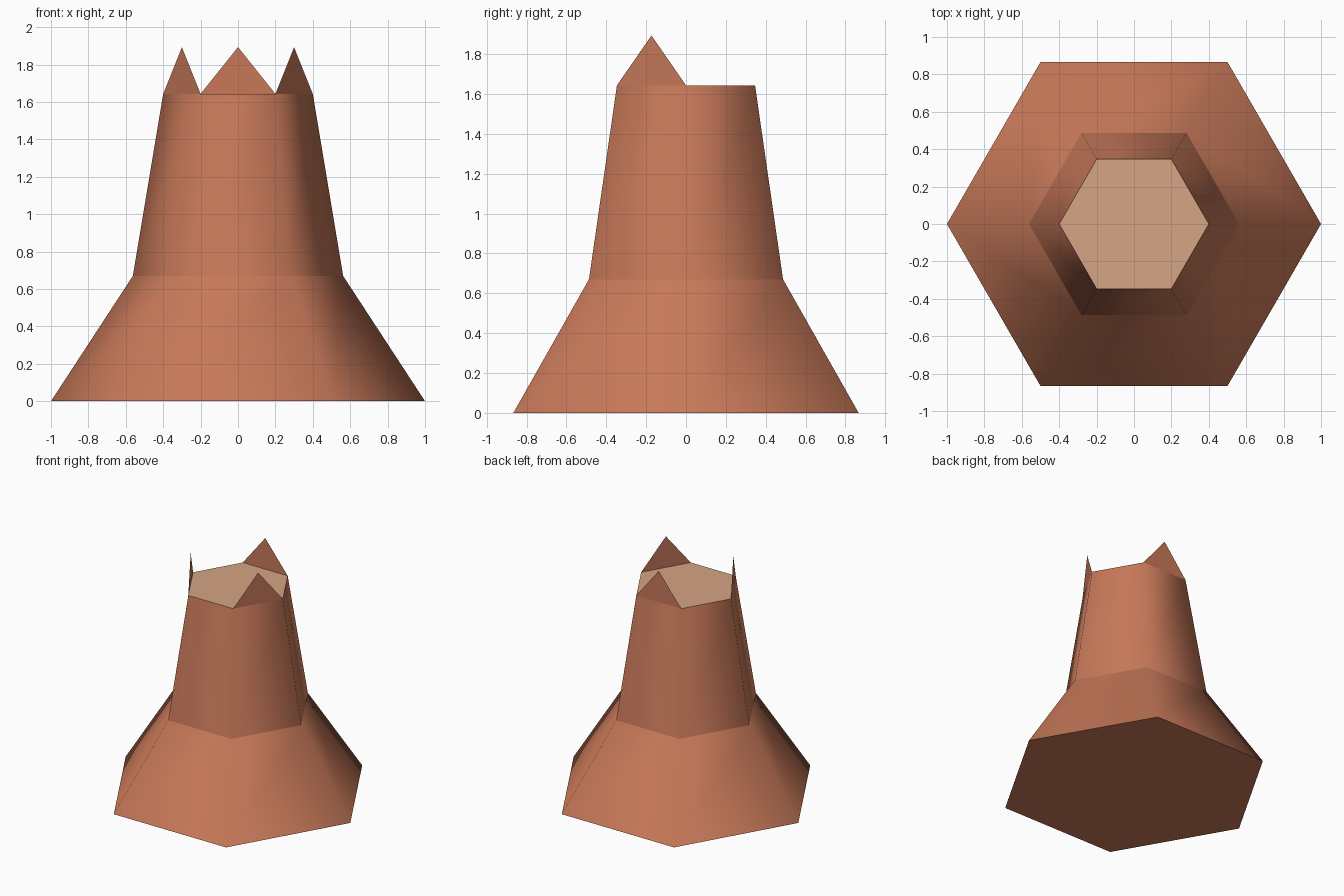
import bpy, bmesh, math

if "Cube" in bpy.data.objects:
    bpy.data.objects.remove(bpy.data.objects["Cube"])

SIDES = 6
RINGS = [(1.0, 0.0), (0.562, 0.67), (0.40, 1.643)]   # radius, height
PEAK = 1.893


def srgb(r, g, b):
    def lin(c):
        c /= 255
        return c / 12.92 if c <= 0.04045 else ((c + 0.055) / 1.055) ** 2.4
    return (lin(r), lin(g), lin(b), 1)


def material(name, colour):
    m = bpy.data.materials.new(name)
    m.diffuse_color = colour
    m.use_nodes = True
    m.node_tree.nodes["Principled BSDF"].inputs["Base Color"].default_value = m.diffuse_color
    return m


bark = material("bark brown", srgb(200, 121, 89))
wood = material("cut wood tan", srgb(213, 165, 132))


def corner(i, radius, z):
    a = 2 * math.pi * i / SIDES
    return (radius * math.cos(a), radius * math.sin(a), z)


def make_object(name, bm, mats):
    mesh = bpy.data.meshes.new(name)
    bm.to_mesh(mesh)
    bm.free()
    for m in mats:
        mesh.materials.append(m)
    obj = bpy.data.objects.new(name, mesh)
    bpy.context.collection.objects.link(obj)
    return obj


# Stump: flared root and tapering trunk, smooth around, sharp at each ring
bm = bmesh.new()
rings = [[bm.verts.new(corner(i, r, z)) for i in range(SIDES)] for r, z in RINGS]
for low, high in zip(rings, rings[1:]):
    for i in range(SIDES):
        j = (i + 1) % SIDES
        bm.faces.new((low[i], low[j], high[j], high[i])).smooth = True
bm.faces.new(rings[0][::-1])
bm.faces.new(rings[-1]).material_index = 1      # cut top
for e in bm.edges:
    if abs(e.verts[0].co.z - e.verts[1].co.z) < 1e-4:
        e.smooth = False
make_object("stump", bm, [bark, wood])

# Splinters: thin upright triangles on every other edge of the cut top
bm = bmesh.new()
radius, top = RINGS[-1]
for i in (1, 3, 5):
    a, b = (bm.verts.new(corner(k, radius, top)) for k in (i, i + 1))
    mid = (a.co + b.co) / 2
    tip = bm.verts.new((mid.x, mid.y, PEAK))
    bm.faces.new((a, b, tip))
make_object("splinters", bm, [bark])
